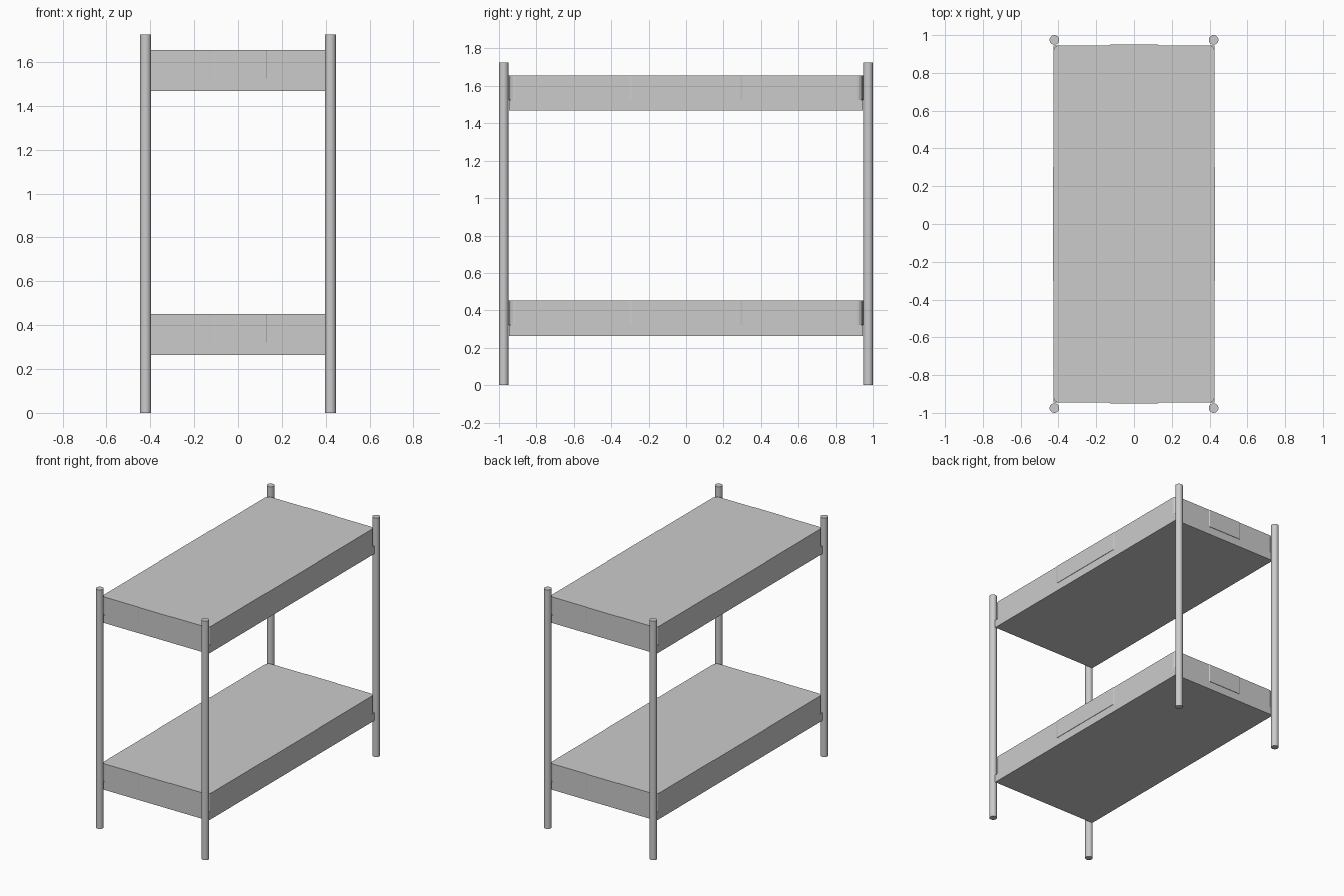
import bpy, bmesh, math

if "Cube" in bpy.data.objects:
    bpy.data.objects.remove(bpy.data.objects["Cube"])

HX, HY = 0.427, 0.946            # half size of the bunks
PX, PY, PR, PH = 0.4215, 0.9745, 0.0255, 1.725
BASE_H, BUNK_H = 0.057, 0.188    # base slab height, total bunk height


def prism(name, outline, z0, z1):
    """Extrude a flat outline between two heights."""
    mesh = bpy.data.meshes.new(name)
    bm = bmesh.new()
    face = bm.faces.new([bm.verts.new((x, y, z0)) for x, y in outline])
    ext = bmesh.ops.extrude_face_region(bm, geom=[face])
    top = [v for v in ext["geom"] if isinstance(v, bmesh.types.BMVert)]
    bmesh.ops.translate(bm, verts=top, vec=(0, 0, z1 - z0))
    bmesh.ops.recalc_face_normals(bm, faces=bm.faces)
    bm.to_mesh(mesh)
    bm.free()
    obj = bpy.data.objects.new(name, mesh)
    bpy.context.collection.objects.link(obj)
    return obj


def mattress_outline():
    """Rounded corners, with the middle third of each side slightly proud."""
    bulge, r = 0.003, 0.032
    quad = [(HX + bulge, 0.29), (HX, 0.305)]
    for i in range(5):
        a = math.radians(90 * i / 4)
        quad.append((HX - r + r * math.cos(a), HY - r + r * math.sin(a)))
    quad += [(0.133, HY), (0.128, HY + bulge)]
    back = quad + [(-x, y) for x, y in reversed(quad)]
    return back + [(-x, -y) for x, y in back]


# Two bunks: square base slab with a soft-cornered mattress on it
for label, z in (("lower", 0.264), ("upper", 1.468)):
    rect = [(HX, -HY), (HX, HY), (-HX, HY), (-HX, -HY)]
    prism(label + "_base", rect, z, z + BASE_H)
    prism(label + "_mattress", mattress_outline(), z + BASE_H, z + BUNK_H)

# Four round corner posts
for sx, xn in ((-1, "left"), (1, "right")):
    for sy, yn in ((-1, "front"), (1, "back")):
        bpy.ops.mesh.primitive_cylinder_add(vertices=32, radius=PR, depth=PH,
                                            location=(sx * PX, sy * PY, PH / 2))
        post = bpy.context.object
        post.name = f"{yn}_{xn}_post"
        bpy.ops.object.shade_smooth_by_angle(angle=math.radians(30))
